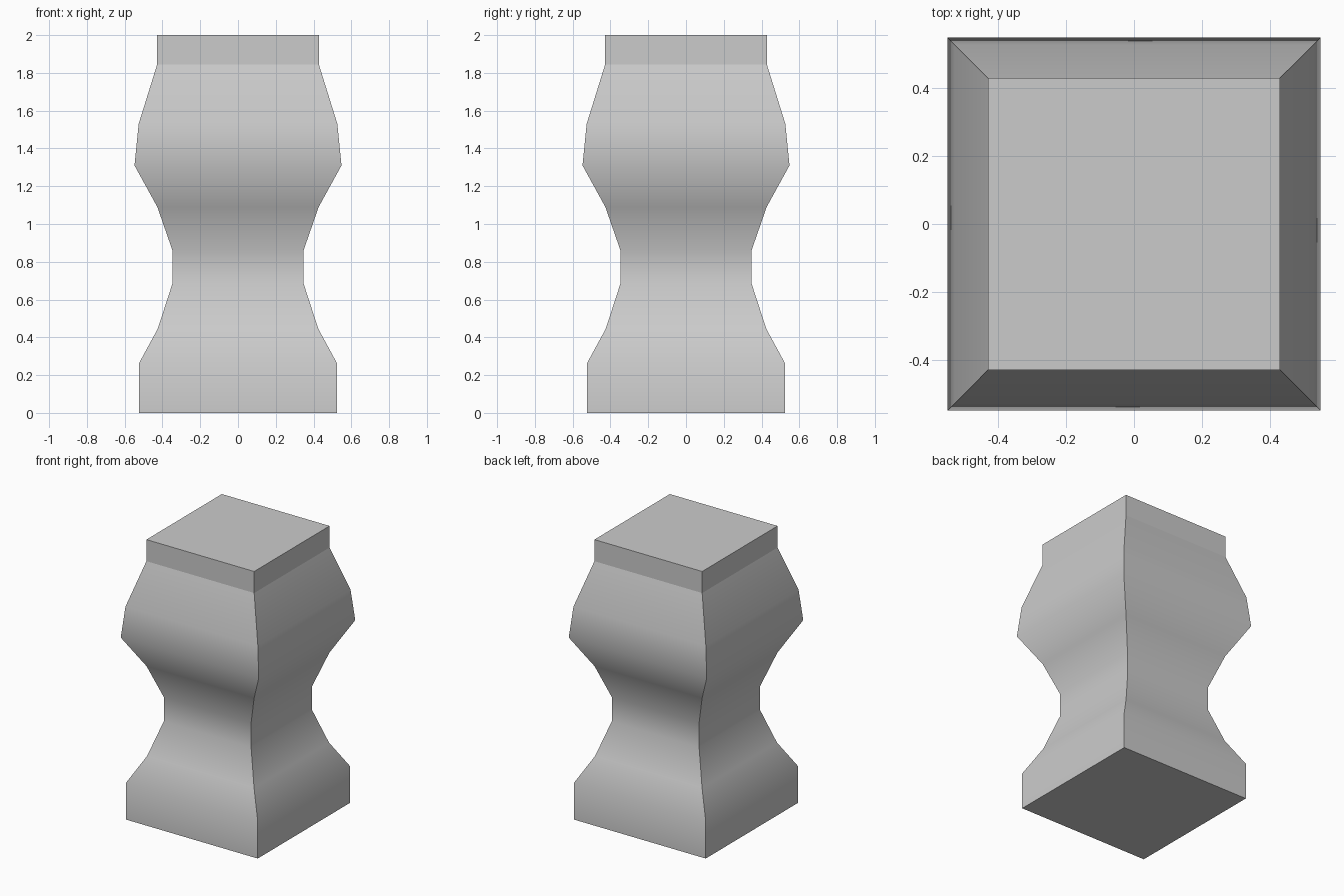
import bpy
import bmesh

cube = bpy.data.objects.get("Cube")
if cube:
    bpy.data.objects.remove(cube)

# Single stone colour
stone = bpy.data.materials.new("light_grey_stone")
stone.use_nodes = True
colour = (0.6, 0.6, 0.6, 1)
stone.diffuse_color = colour
stone.node_tree.nodes["Principled BSDF"].inputs["Base Color"].default_value = colour

# Square baluster profile: half width and height of each ring
profile = [(0.523, 0), (0.523, 0.265), (0.425, 0.445), (0.347, 0.685),
           (0.347, 0.86), (0.427, 1.09), (0.548, 1.31), (0.526, 1.53),
           (0.428, 1.845), (0.428, 2)]
corners = [(-1, -1), (1, -1), (1, 1), (-1, 1)]
neck = len(profile) - 2

bm = bmesh.new()
rings = [[bm.verts.new((x * w, y * w, z)) for x, y in corners] for w, z in profile]

# Side walls, then the bottom and top caps
for low, high in zip(rings, rings[1:]):
    for i in range(4):
        j = (i + 1) % 4
        bm.faces.new((low[i], low[j], high[j], high[i]))
bm.faces.new(rings[0][::-1])
bm.faces.new(rings[-1])

# Smooth flanks with hard corners, hard cap rims and a hard neck line
for face in bm.faces:
    face.smooth = True
for low, high in zip(rings, rings[1:]):
    for a, b in zip(low, high):
        bm.edges.get((a, b)).smooth = False
for ring in (rings[0], rings[neck], rings[-1]):
    for i in range(4):
        bm.edges.get((ring[i], ring[(i + 1) % 4])).smooth = False

mesh = bpy.data.meshes.new("baluster")
bm.to_mesh(mesh)
bm.free()
mesh.materials.append(stone)
baluster = bpy.data.objects.new("baluster", mesh)
bpy.context.collection.objects.link(baluster)
